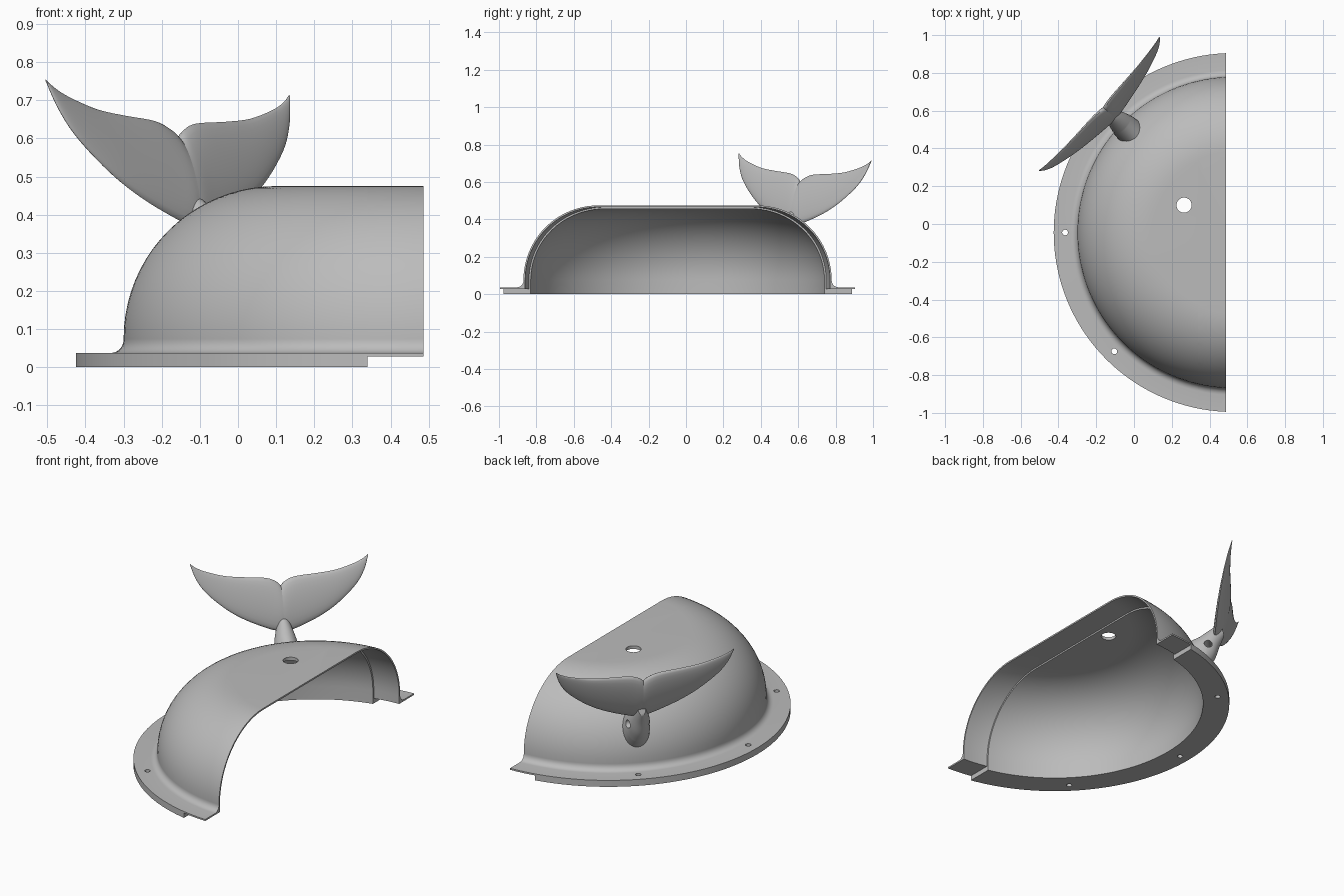
import bpy, bmesh
from math import sin, cos, pi, sqrt, radians
from mathutils import Vector

cube = bpy.data.objects.get("Cube")
if cube:
    bpy.data.objects.remove(cube)

grey = bpy.data.materials.new("plain grey")
grey.use_nodes = True
colour = (0.5, 0.5, 0.5, 1)
grey.diffuse_color = colour
grey.node_tree.nodes["Principled BSDF"].inputs["Base Color"].default_value = colour

CENTRE = Vector((0.525, -0.045, 0))   # axis of the dome
CUT, STEP = 0.487, 0.34               # open edge, start of the thin lip


def finish(bm, name):
    bmesh.ops.recalc_face_normals(bm, faces=bm.faces)
    mesh = bpy.data.meshes.new(name)
    bm.to_mesh(mesh)
    bm.free()
    mesh.materials.append(grey)
    obj = bpy.data.objects.new(name, mesh)
    bpy.context.collection.objects.link(obj)
    return obj


def activate(obj):
    bpy.ops.object.select_all(action='DESELECT')
    obj.select_set(True)
    bpy.context.view_layer.objects.active = obj


def smooth(obj, angle=35):
    activate(obj)
    bpy.ops.object.shade_smooth_by_angle(angle=radians(angle))


def drill(obj, location, radius, depth, rotation=(0, 0, 0)):
    bpy.ops.mesh.primitive_cylinder_add(vertices=32, radius=radius, depth=depth,
                                        location=location, rotation=rotation)
    cutter = bpy.context.object
    cutter.name = "hole_cutter"
    cutter.hide_render = True
    activate(obj)
    mod = obj.modifiers.new("hole", 'BOOLEAN')
    mod.operation = 'DIFFERENCE'
    mod.solver = 'EXACT'
    mod.object = cutter
    bpy.ops.object.modifier_apply(modifier=mod.name)
    bpy.data.objects.remove(cutter)


def arc(r, z, radius, start, end, steps):
    angles = [radians(start + (end - start) * i / steps) for i in range(steps + 1)]
    return [(r + radius * cos(a), z + radius * sin(a)) for a in angles]


def shell(name, thickness, bottom, clips):
    """Revolve the dome wall with its flange, then clip it and cap the cuts."""
    outer = [(0, 0.475)] + arc(0.425, 0.075, 0.4, 90, 0, 20) + arc(0.86, 0.072, 0.035, 180, 270, 6)
    rim = [(0.95, 0.037), (0.95, bottom), (0.825 - thickness, bottom)]
    inner = arc(0.425, 0.075, 0.4 - thickness, 0, 90, 20) + [(0, 0.475 - thickness)]
    bm = bmesh.new()
    verts = [bm.verts.new(CENTRE + Vector((-r, 0, z))) for r, z in outer + rim + inner]
    edges = [bm.edges.new(pair) for pair in zip(verts, verts[1:])]
    bmesh.ops.spin(bm, geom=verts + edges, cent=CENTRE, axis=(0, 0, 1),
                   angle=2 * pi, steps=144, use_duplicate=False)
    bmesh.ops.remove_doubles(bm, verts=bm.verts, dist=0.0002)
    for x, side in clips:
        bmesh.ops.bisect_plane(bm, geom=bm.verts[:] + bm.edges[:] + bm.faces[:],
                               plane_co=(x, 0, 0), plane_no=(side, 0, 0), clear_outer=True)
        rim_edges = [e for e in bm.edges if e.is_boundary
                     and all(abs(v.co.x - x) < 1e-4 for v in e.verts)]
        bmesh.ops.triangle_fill(bm, edges=rim_edges, use_beauty=True)
    return finish(bm, name)


# Dome with flange, and the thin overlapping lip at the open edge
dome = shell("dome_shell", 0.018, 0, [(STEP, 1)])
drill(dome, (0.265, 0.10, 0.47), 0.04, 0.2)
for degrees in (135, 180, 225):
    a = radians(degrees)
    drill(dome, CENTRE + Vector((cos(a), sin(a), 0)) * 0.89, 0.015, 0.2)
smooth(dome)
lip = shell("edge_lip", 0.009, 0.028, [(CUT, 1), (STEP, -1)])
smooth(lip)

# Tail frame: u runs along the span, n points away from the dome
ORIGIN = Vector((-0.155, 0.61, 0))
U = Vector((0.67, 0.743, 0))
N = Vector((-0.743, 0.67, 0))


def place(u, n, z):
    return ORIGIN + U * u + N * n + Vector((0, 0, z))


def loft(name, rings):
    bm = bmesh.new()
    loops = [[bm.verts.new(p) for p in ring] for ring in rings]
    count = len(loops[0])
    for a, b in zip(loops, loops[1:]):
        for i in range(count):
            j = (i + 1) % count
            bm.faces.new((a[i], a[j], b[j], b[i]))
    bm.faces.new(loops[0])
    bm.faces.new(loops[-1][::-1])
    return finish(bm, name)


def blend(rows, steps):
    """Smoothly interpolate the rows of section values."""
    result = []
    for k in range(len(rows) - 1):
        p0, p1, p2, p3 = (rows[min(max(k + d, 0), len(rows) - 1)] for d in (-1, 0, 1, 2))
        for s in range(steps):
            t = s / steps
            result.append([0.5 * (2 * b + (c - a) * t + (2 * a - 5 * b + 4 * c - d) * t * t
                                  + (3 * b - a - 3 * c + d) * t ** 3)
                           for a, b, c, d in zip(p0, p1, p2, p3)])
    return result + [list(rows[-1])]


# Flukes: lens sections from the root to the tip (span, bottom, top, half thickness)
SECTIONS = [(0, 0.38, 0.60, 0.030), (0.025, 0.372, 0.622, 0.030),
            (0.08, 0.385, 0.642, 0.027), (0.2, 0.435, 0.652, 0.021),
            (0.3, 0.495, 0.664, 0.016), (0.4, 0.582, 0.692, 0.010),
            (0.45, 0.655, 0.715, 0.006), (0.476, 0.728, 0.734, 0.002)]
for side, name in ((-1, "right_fluke"), (1, "left_fluke")):
    rings = []
    for span, low, high, thick in blend(SECTIONS, 5):
        ring = []
        for i in range(24):
            a = 2 * pi * i / 24
            z = (low + high) / 2 + (high - low) / 2 * cos(a)
            n = (z - 0.6) * 0.3 + thick * sin(a)
            ring.append(place(side * span, n, z - side * span * 0.042))
        rings.append(ring)
    smooth(loft(name, rings), 50)

# Tail stem: oval sections from the dome wall out to the flukes
STEM = [(-0.125, 0.29, 0.09, 0.066), (-0.09, 0.335, 0.077, 0.054),
        (-0.06, 0.385, 0.055, 0.038), (-0.03, 0.425, 0.035, 0.02)]
ANGLES = [2 * pi * i / 32 for i in range(32)]
root = []
for a in ANGLES:
    u, z = 0.072 * cos(a), 0.245 + 0.095 * sin(a)
    r = 0.425 + sqrt(0.391 ** 2 - (z - 0.075) ** 2)
    root.append(place(u, sqrt(r * r - (u + 0.031) ** 2) - 0.944, z))
rings = [root] + [[place(w * cos(a), n - 0.3 * h * sin(a), z + h * sin(a)) for a in ANGLES]
                  for n, z, h, w in blend(STEM, 5)]
stem = loft("tail_stem", rings)
drill(stem, place(0, -0.105, 0.31), 0.022, 0.4, (0, pi / 2, U.to_2d().angle_signed(Vector((1, 0)))))
smooth(stem, 40)
